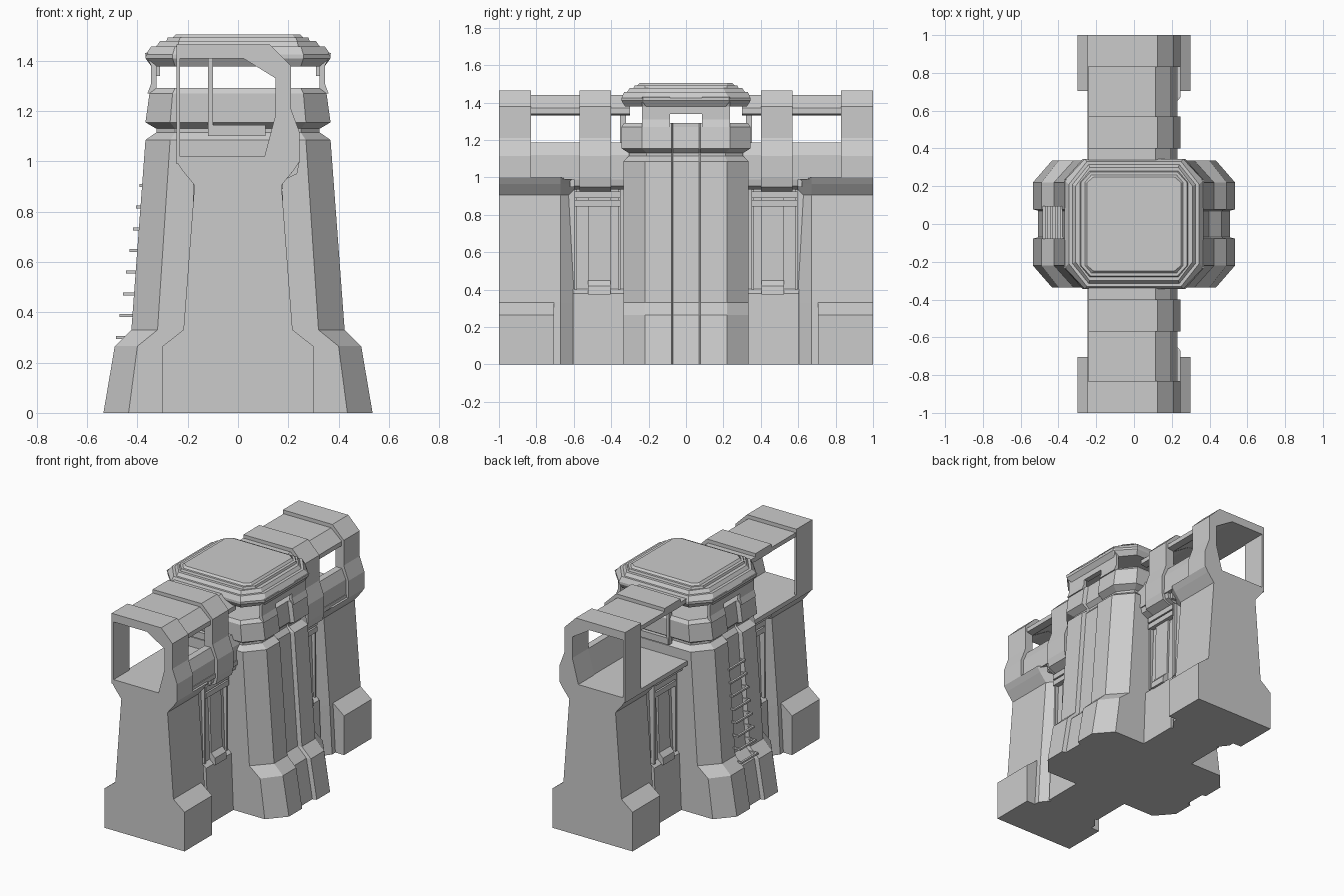
import bpy, bmesh

def finish(name, bm):
    bmesh.ops.recalc_face_normals(bm, faces=bm.faces)
    me = bpy.data.meshes.new(name)
    bm.to_mesh(me)
    bm.free()
    ob = bpy.data.objects.new(name, me)
    bpy.context.collection.objects.link(ob)
    return ob

def loft(name, rings):
    """Skin a stack of equal-length point rings and cap both ends."""
    bm = bmesh.new()
    vs = [[bm.verts.new(p) for p in r] for r in rings]
    n = len(vs[0])
    for a, b in zip(vs, vs[1:]):
        for i in range(n):
            j = (i + 1) % n
            bm.faces.new((a[i], a[j], b[j], b[i]))
    bm.faces.new(vs[0])
    bm.faces.new(vs[-1])
    return finish(name, bm)

def prism(name, profile, y0, y1):
    """Extrude an (x, z) profile along y."""
    return loft(name, [[(x, y, z) for x, z in profile] for y in (y0, y1)])

def box(name, x0, x1, y0, y1, z0, z1):
    return prism(name, [(x0, z0), (x1, z0), (x1, z1), (x0, z1)], y0, y1)

def both(half):
    """Mirror a right-hand half profile into a closed one."""
    return half + [(-x, z) for x, z in reversed(half)]

def tower_ring(z, hx, fx, cy, hy, groove=0.0):
    """Chamfered rectangle with an optional groove down the middle of each x side."""
    q = [(hx - groove, .07), (hx, .078), (hx, cy), (fx, hy)]
    pts = q + [(-x, y) for x, y in reversed(q)]
    pts += [(-x, -y) for x, y in q] + [(x, -y) for x, y in reversed(q)]
    return [(x, y, z) for x, y in pts]

# Central tower shaft, waist notch and window sill band
g = .027
loft("tower_shaft", [tower_ring(*r) for r in (
    (0, .535, .435, .22, .335, g), (.265, .49, .40, .22, .335, g),
    (.33, .424, .32, .22, .335, g), (1.085, .368, .27, .22, .335, g),
    (1.115, .325, .25, .21, .305, .01), (1.13, .325, .25, .21, .305, .01),
    (1.155, .368, .27, .235, .345, g), (1.27, .352, .26, .235, .345, g),
    (1.292, .335, .25, .22, .33, .01))])

# Tower roof with stepped top plate
loft("tower_roof", [tower_ring(*r) for r in (
    (1.378, .345, .25, .21, .325), (1.41, .368, .26, .23, .345),
    (1.425, .368, .26, .23, .345), (1.457, .345, .25, .21, .33),
    (1.457, .325, .24, .21, .315), (1.478, .31, .235, .20, .30),
    (1.478, .285, .235, .22, .28), (1.492, .28, .23, .22, .275),
    (1.492, .26, .225, .22, .26), (1.505, .248, .215, .22, .248))])

# Window posts and lintels on the x sides
for sx in (-1, 1):
    for sy in (-1, 1):
        ya, yb = sorted((sy * .085, sy * .235))
        prism("window_post", [(sx * .325, 1.27), (sx * .36, 1.27), (sx * .345, 1.31),
                              (sx * .345, 1.38), (sx * .37, 1.43), (sx * .325, 1.43)], ya, yb)
    xa, xb = sorted((sx * .31, sx * .345))
    box("window_lintel", xa, xb, -.085, .085, 1.34, 1.42)

# Ladder staples up the left groove
for i in range(8):
    z = .30 + i * .0864
    xo = -.485 + (z - .30) * .155
    box("ladder_rung", xo, xo + .014, -.08, .095, z - .006, z + .006)
    for y in (-.08, .083):
        box("ladder_bracket", xo, xo + .09, y, y + .012, z - .006, z + .006)

# Both wall wings, built once per direction along y
outer = [(.125, 1.465), (.21, 1.38), (.21, 1.21), (.245, 1.115), (.245, 1.0)]
pillar = [(.235, 0), (.217, .33), (.173, .905), (.222, .965), (.245, 1.0)]
for s in (-1, 1):
    # end pillar tapering into the recess
    slim = [(x - .055, min(z, .985)) for x, z in pillar]
    loft("wall_pillar", [[(x, s * y, z) for x, z in both(p)]
                         for y, p in ((1, pillar), (.67, pillar), (.60, slim))])
    prism("wall_foot", both([(.30, 0), (.30, .265), (.215, .332)]), s * .705, s)
    # recessed wall core and its lower step
    prism("wall_core", both([(.17, 0), (.14, .9), (.14, 1.0)]), s * .25, s * .65)
    prism("wall_step", both([(.20, 0), (.185, .38), (.15, .41)]), s * .3, s * .605)
    for sx in (-1, 1):
        prism("recess_panel", [(sx * .12, .375), (sx * .20, .375), (sx * .195, .42),
                               (sx * .167, .45), (sx * .155, .92), (sx * .12, .92)],
              s * .405, s * .525)
        xa, xb = sorted((sx * .13, sx * .178))
        for z in (.845, .89):
            box("recess_pipe", xa, xb, s * .35, s * .595, z, z + .035)
        for y in (.35, .582):
            box("recess_upright", xa, xb - .01 if sx > 0 else xb, s * y, s * (y + .014), .40, .95)
    # walkway floor and parapet
    box("walkway_floor", -.245, .23, s * .3, s, .99, 1.02)
    box("walkway_beam", -.21, .20, s * .3, s * .62, .95, 1.0)
    prism("parapet", [(.10, 1.0), (.225, 1.0), (.225, 1.12), (.195, 1.187),
                      (.15, 1.187), (.11, 1.02)], s * .3, s * .99)
    prism("parapet_lip", [(.10, 1.0), (.225, 1.0), (.215, .955), (.17, .935), (.10, .935)],
          s * .3, s * .6)
    # walkway roof, end frame and middle rib
    prism("walkway_roof", [(-.24, 1.412), (-.24, 1.44), (.115, 1.44), (.195, 1.37),
                           (.195, 1.34), (.15, 1.332), (.02, 1.412)], s * .3, s * .99)
    prism("end_frame", [(-.245, 1.0), (-.245, 1.465)] + outer +
          [(.10, 1.0), (.15, 1.187), (.15, 1.33), (.02, 1.41), (-.23, 1.41), (-.23, 1.0)],
          s * .83, s)
    prism("middle_rib", [(-.24, 1.41), (-.24, 1.463)] + outer +
          [(.235, .95), (.18, .925), (.10, .925), (.11, 1.02), (.15, 1.187),
           (.15, 1.33), (.02, 1.41)], s * .40, s * .57)
    # tower doorway sill and post
    box("door_sill", -.115, .11, s * .29, s * .355, 1.10, 1.145)
    box("door_post", -.12, -.10, s * .32, s * .352, 1.10, 1.415)
